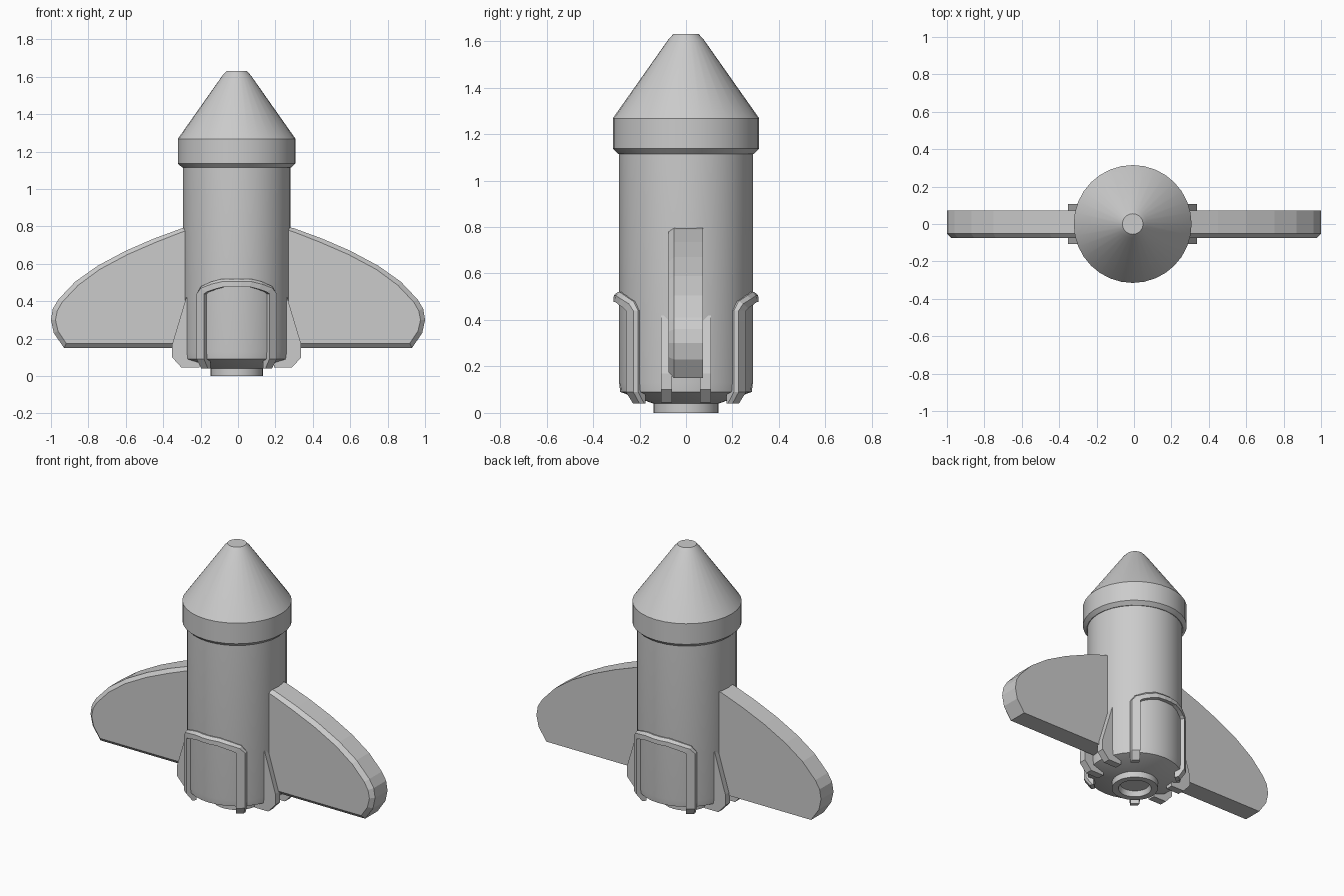
import bpy, bmesh
from math import sin, cos, pi, radians

if "Cube" in bpy.data.objects:
    bpy.data.objects.remove(bpy.data.objects["Cube"])

CX = -0.007  # hull axis


def make_object(name, verts, faces, smooth=False, angle=30):
    mesh = bpy.data.meshes.new(name)
    mesh.from_pydata(verts, [], faces)
    bm = bmesh.new()
    bm.from_mesh(mesh)
    bmesh.ops.remove_doubles(bm, verts=bm.verts, dist=1e-5)
    bmesh.ops.recalc_face_normals(bm, faces=bm.faces)
    bm.to_mesh(mesh)
    bm.free()
    ob = bpy.data.objects.new(name, mesh)
    bpy.context.collection.objects.link(ob)
    if smooth:
        bpy.ops.object.select_all(action='DESELECT')
        ob.select_set(True)
        bpy.context.view_layer.objects.active = ob
        bpy.ops.object.shade_smooth_by_angle(angle=radians(angle))
    return ob


def loft(name, rings, closed=False, smooth=False):
    """Skin equal-length closed rings, capping the ends."""
    n, m = len(rings[0]), len(rings)
    verts = [p for r in rings for p in r]
    faces = [(i * n + j, i * n + (j + 1) % n,
              (i + 1) * n + (j + 1) % n, (i + 1) * n + j)
             for i in range(m - 1) for j in range(n)]
    if not closed:
        faces += [tuple(range(n)), tuple((m - 1) * n + j for j in range(n))]
    return make_object(name, verts, faces, smooth)


def lathe(name, profile, segments=32):
    return loft(name, [[(CX + r * cos(2 * pi * k / segments),
                         r * sin(2 * pi * k / segments), z)
                        for k in range(segments)] for r, z in profile],
                smooth=True)


# Hull with tapered underside
lathe("hull", [(0.14, 0.04), (0.283, 0.09), (0.288, 0.13), (0.288, 1.13)])

# Nose cone with collar and blunt tip
lathe("nose_cone", [(0.27, 1.115), (0.292, 1.115), (0.315, 1.137),
                    (0.315, 1.268), (0.076, 1.607), (0.055, 1.63)])

# Recessed exhaust nozzle
lathe("nozzle", [(0.13, 0.05), (0.14, 0.04), (0.14, 0.0), (0.10, 0.0),
                 (0.09, 0.035)])

# Wings, with the front edge chamfered
wing_outer = [(0.25, 0.80), (0.30, 0.79), (0.45, 0.735), (0.60, 0.67),
              (0.75, 0.59), (0.87, 0.505), (0.96, 0.41), (0.99, 0.36),
              (1.0, 0.30), (0.985, 0.23), (0.93, 0.15), (0.25, 0.15)]
wing_inner = [(0.25, 0.785), (0.30, 0.77), (0.44, 0.715), (0.59, 0.65),
              (0.74, 0.57), (0.855, 0.485), (0.94, 0.395), (0.966, 0.35),
              (0.976, 0.30), (0.962, 0.24), (0.918, 0.175), (0.25, 0.175)]
for side, s in (("left", -1), ("right", 1)):
    loft(side + "_wing", [[(s * x, y, z) for x, z in outline]
                          for outline, y in ((wing_inner, -0.075),
                                             (wing_outer, -0.052),
                                             (wing_outer, 0.073))])

# Arched frames wrapped around front and back: outer angle, z, inner angle, z
half = [(46, 0.04, 34, 0.04), (46, 0.09, 34, 0.09), (46, 0.44, 34, 0.44),
        (40, 0.48, 31, 0.45), (27, 0.505, 22, 0.465), (15, 0.52, 13, 0.477),
        (5, 0.52, 4, 0.477)]
stations = half + [(-a, z, -b, w) for a, z, b, w in reversed(half)]


def wrapped(angle, z, r, facing):
    a = radians(angle)
    return (CX + r * sin(a), facing * r * cos(a), z)


for name, facing in (("front_frame", -1), ("back_frame", 1)):
    rings = []
    for k, (a, z, b, w) in enumerate(stations):
        # leg feet are chamfered inward
        r = 0.275 if k in (0, len(stations) - 1) else 0.312
        ae, ze = a + (b - a) * 0.22, z + (w - z) * 0.35
        rings.append([wrapped(a, z, 0.25, facing),
                      wrapped(a, z, r - 0.016, facing),
                      wrapped(ae, ze, r, facing),
                      wrapped(b, w, r, facing),
                      wrapped(b, w, 0.25, facing)])
    loft(name, rings)

# Wedge struts either side of each wing root
strut = [(0.20, 0.42), (0.27, 0.42), (0.345, 0.17), (0.345, 0.10),
         (0.295, 0.045), (0.20, 0.045)]
for side, s in (("left", -1), ("right", 1)):
    for place, t in (("front", -1), ("back", 1)):
        loft(f"{side}_{place}_strut",
             [[(CX + s * x, t * y, z) for x, z in strut]
              for y in (0.06, 0.108)])
